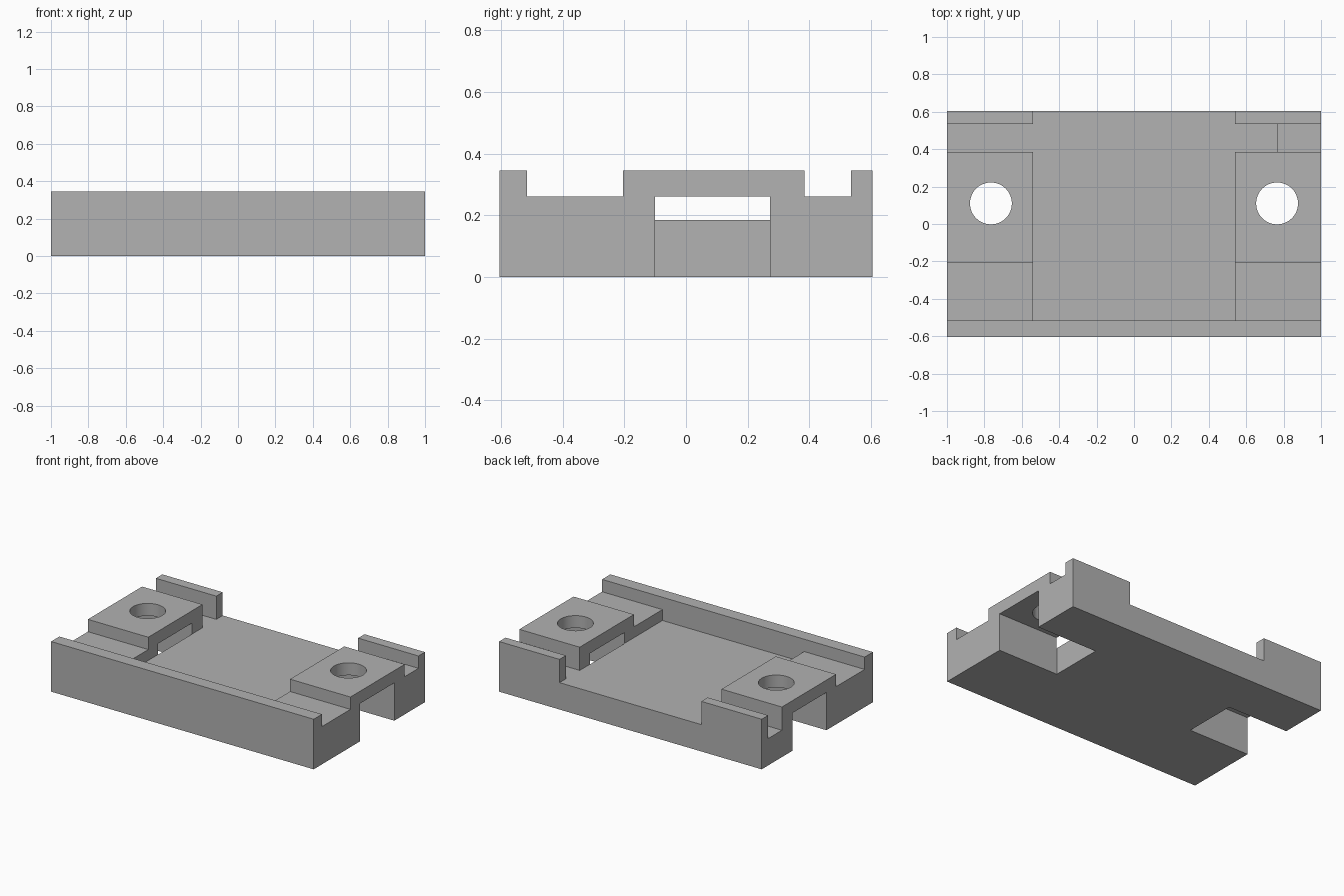
import bpy
import math
from mathutils import Vector

default_cube = bpy.data.objects.get("Cube")
if default_cube:
    bpy.data.objects.remove(default_cube, do_unlink=True)

grey = bpy.data.materials.new("plain grey")
grey.use_nodes = True
colour = (0.445, 0.445, 0.445, 1)
grey.diffuse_color = colour
grey.node_tree.nodes["Principled BSDF"].inputs["Base Color"].default_value = colour

# Key levels and positions
HALF_Y, TOP = 0.605, 0.345
FLOOR, LEDGE = 0.185, 0.26
INNER_X, HOLE_X = 0.54, 0.765
FRONT_WALL, BACK_WALL = -0.515, 0.535
PAD_FRONT, PAD_BACK = -0.205, 0.385
PAST = 0.1


def box(name, x, y, z):
    """Box from three (low, high) ranges."""
    low, high = (Vector(c) for c in zip(x, y, z))
    bpy.ops.mesh.primitive_cube_add(size=1, location=(low + high) / 2)
    obj = bpy.context.object
    obj.name = name
    obj.scale = high - low
    bpy.ops.object.transform_apply(location=True, rotation=True, scale=True)
    return obj


def carve(target, cutter):
    """Subtract the cutter and discard it."""
    cutter.hide_render = True
    mod = target.modifiers.new("cut", 'BOOLEAN')
    mod.operation = 'DIFFERENCE'
    mod.solver = 'EXACT'
    mod.object = cutter
    bpy.context.view_layer.objects.active = target
    bpy.ops.object.modifier_apply(modifier=mod.name)
    bpy.data.objects.remove(cutter, do_unlink=True)


def side_range(side, inner, outer):
    return tuple(sorted((side * inner, side * outer)))


# Solid plate
body = box("mounting_plate", (-1, 1), (-HALF_Y, HALF_Y), (0, TOP))
body.data.materials.append(grey)
above = TOP + PAST
end = 1 + PAST

# Central recess, open at the back
carve(body, box("recess", (-INNER_X, INNER_X), (FRONT_WALL, HALF_Y + PAST), (FLOOR, above)))

for side in (-1, 1):
    # Ledge between the front wall and the raised pad
    carve(body, box("ledge", side_range(side, INNER_X - 0.02, end),
                    (FRONT_WALL, PAD_FRONT), (LEDGE, above)))
    # Channel behind the pad, stopped by a step on the left end
    reach = end if side < 0 else HOLE_X
    carve(body, box("channel", side_range(side, INNER_X - 0.02, reach),
                    (PAD_BACK, BACK_WALL), (FLOOR, above)))
    # Slot under the pad, open below and at the end
    carve(body, box("slot", side_range(side, INNER_X - 0.001, end),
                    (-0.1, 0.272), (-PAST, LEDGE)))
    # Round hole through the pad
    bpy.ops.mesh.primitive_cylinder_add(vertices=48, radius=0.112, depth=0.3,
                                        location=(side * HOLE_X, 0.11, TOP))
    carve(body, bpy.context.object)

# Shallow top of the left step
carve(body, box("step", (HOLE_X - 0.02, end), (PAD_BACK, BACK_WALL), (LEDGE, above)))

bpy.ops.object.select_all(action='DESELECT')
body.select_set(True)
bpy.context.view_layer.objects.active = body
bpy.ops.object.shade_smooth_by_angle(angle=math.radians(30))
